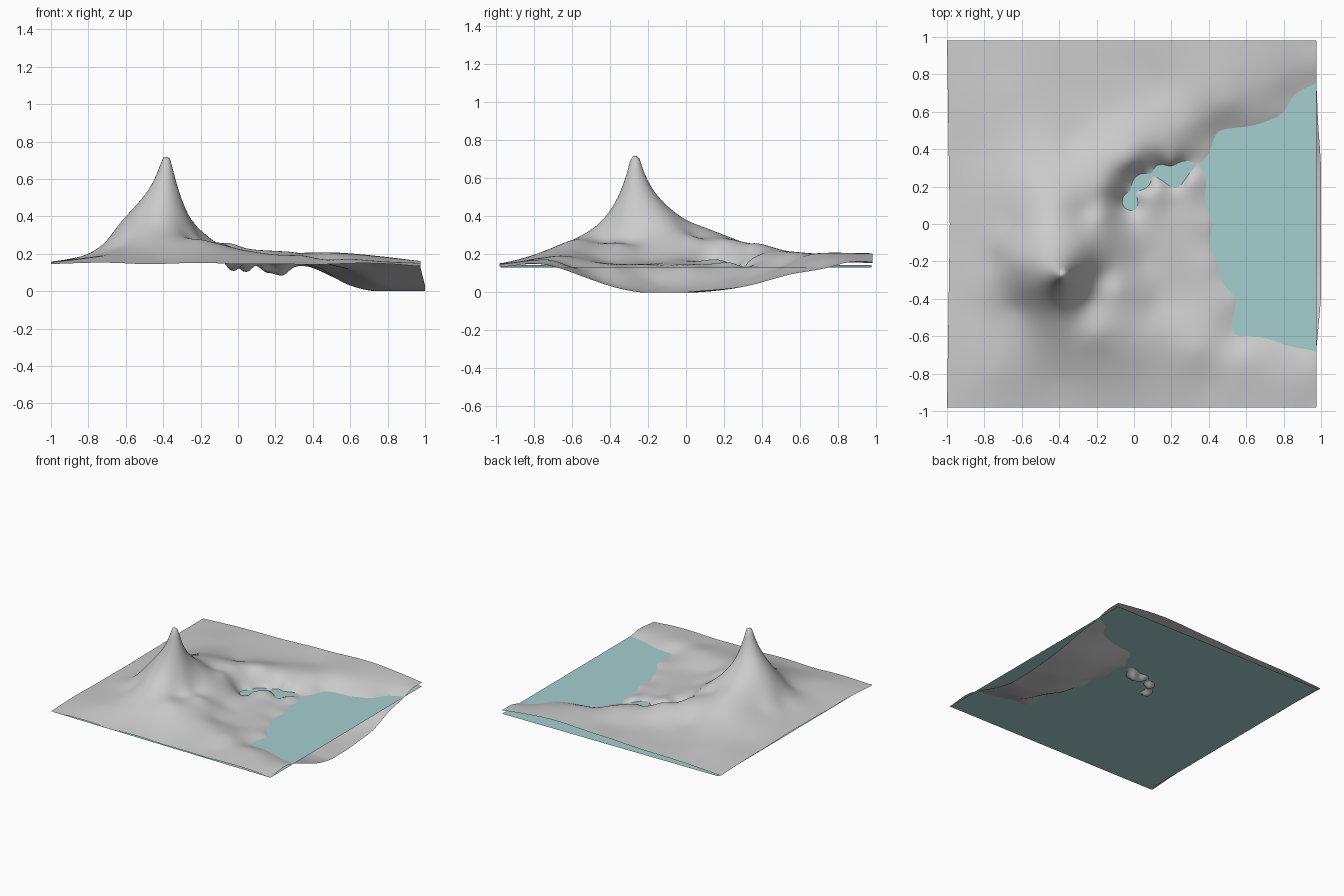
import bpy, math

N = 120          # grid cells per side
SOFT = 0.05      # rounding of the fitted surface


def water_z(x):
    return 0.137 - 0.006 * x


# Shoreline of the bay and creek (x, y), lying at water level
shore = [(.97, .75), (.85, .68), (.79, .59), (.65, .53), (.45, .49), (.40, .38),
         (.35, .315), (.20, .31), (.10, .265), (.01, .17), (-.06, .14), (-.04, .08),
         (.02, .12), (.06, .19), (.14, .24), (.28, .25), (.38, .16), (.42, 0),
         (.44, -.2), (.54, -.4), (.54, -.59), (.72, -.615), (.97, -.68)]

# Sea floor and creek bed
seabed = [(.97, .55, .095), (.97, .35, .04), (.97, .1, .01), (.97, -.25, .003),
          (.97, -.45, .05), (.7, .1, .01), (.7, -.2, .01), (.72, .35, .045),
          (.72, -.42, .05), (.55, .1, .055), (.55, -.15, .055), (.5, .33, .085),
          (-.03, .115, .108), (.05, .212, .108), (.15, .275, .1), (.24, .28, .085)]

# Flat beach behind the shore
beach = [(.05, .05, .16), (.2, .1, .15), (.2, -.15, .152), (.3, -.4, .15),
         (.04, -.2, .168), (.12, -.42, .165), (.33, -.1, .144), (-.01, 0, .175)]

# Ridge lines bounding the bay
rim = [(-.16, .2, .265), (-.17, .05, .28), (-.13, -.15, .265), (-.09, -.35, .255),
       (-.03, -.5, .235), (.12, -.58, .205), (.35, -.66, .19), (.6, -.71, .17),
       (.97, -.78, .15), (-.02, .33, .24), (.15, .42, .21), (.3, .53, .205),
       (.5, .64, .195), (.75, .75, .175), (.97, .85, .158)]

# Shoulders of the mountain and the hollow on its front right
mountain = [(-.38, -.27, .5), (-.73, -.2, .24), (-.66, 0, .26), (-.62, -.45, .25),
            (-.43, -.55, .295), (-.2, -.58, .275), (-.63, -.2, .36), (-.53, -.15, .44),
            (-.51, -.33, .43), (-.38, -.42, .37), (-.25, -.42, .27), (-.19, -.28, .265),
            (-.29, -.12, .395), (-.38, 0, .37), (-.43, .1, .34), (-.52, .22, .285),
            (-.26, .06, .29)]

# Surrounding lowland
lowland = [(-.42, -.7, .225), (-.18, -.72, .225), (-.72, -.78, .185), (-.4, -.84, .175),
           (.05, -.8, .18), (.4, -.85, .155), (-.85, -.45, .175), (-.86, -.1, .18),
           (-.82, .4, .175), (-.5, .45, .215), (-.68, .7, .185), (-.32, .45, .2),
           (-.1, .6, .19), (.15, .75, .185), (-.35, .75, .175)]

# Outer edges
edges = [(-.98, y, .16) for y in (-.6, -.2, .2, .6)]
edges += [(x, -.98, .145) for x in (-.98, -.5, 0, .5)] + [(.98, -.98, .132)]
edges += [(-.98, .98, .155), (-.5, .98, .175), (0, .98, .19), (.5, .98, .205), (.98, .98, .16)]

points = [(x, y, water_z(x)) for x, y in shore]
points += seabed + beach + rim + mountain + lowland + edges


def kernel(ax, ay, bx, by):
    return math.sqrt((ax - bx) ** 2 + (ay - by) ** 2 + SOFT ** 2)


def solve(m):
    """Gaussian elimination on an augmented matrix."""
    n = len(m)
    for i in range(n):
        p = max(range(i, n), key=lambda r: abs(m[r][i]))
        m[i], m[p] = m[p], m[i]
        for r in range(i + 1, n):
            f = m[r][i] / m[i][i]
            if f:
                for c in range(i, n + 1):
                    m[r][c] -= f * m[i][c]
    out = [0.0] * n
    for i in reversed(range(n)):
        out[i] = (m[i][n] - sum(m[i][c] * out[c] for c in range(i + 1, n))) / m[i][i]
    return out


weights = solve([[kernel(x, y, u, v) for u, v, _ in points] + [z - .15] for x, y, z in points])


def height(x, y):
    z = .15 + sum(w * kernel(x, y, u, v) for w, (u, v, _) in zip(weights, points))
    d = math.hypot(x + .38, y + .27)
    z += .22 * math.exp(-max(0, d - .02) / .06)       # slender summit
    inland = x < -.1 or y > .8 or y < -.72
    return min(.718, max(z, water_z(x) + .004 if inland else 0))


def make_mesh(name, verts, faces):
    me = bpy.data.meshes.new(name)
    me.from_pydata(verts, [], faces)
    ob = bpy.data.objects.new(name, me)
    bpy.context.collection.objects.link(ob)
    return ob


# Terrain sheet, bulging slightly outwards at the deep right edge
verts = []
for j in range(N + 1):
    for i in range(N + 1):
        x, y = -.985 + 1.96 * i / N, -.98 + 1.96 * j / N
        z = height(x, y)
        bulge = .025 * max(0, (x - .8) / .175) * max(0, min(1, (.13 - z) / .1))
        west = .015 * max(0, (-.9 - x) / .085) * abs(y)
        verts.append((x + bulge - west, y, z))
faces = [(j * (N + 1) + i, j * (N + 1) + i + 1, (j + 1) * (N + 1) + i + 1, (j + 1) * (N + 1) + i)
         for j in range(N) for i in range(N)]
terrain = make_mesh("terrain", verts, faces)
terrain.data.polygons.foreach_set("use_smooth", [True] * len(faces))

# Water sheet
s = .977
water = make_mesh("water", [(x, y, water_z(x)) for x, y in ((-s, -s), (s, -s), (s, s), (-s, s))],
                  [(0, 1, 2, 3)])
mat = bpy.data.materials.new("water_teal")
mat.diffuse_color = (.38, .62, .63, 1)
water.data.materials.append(mat)
